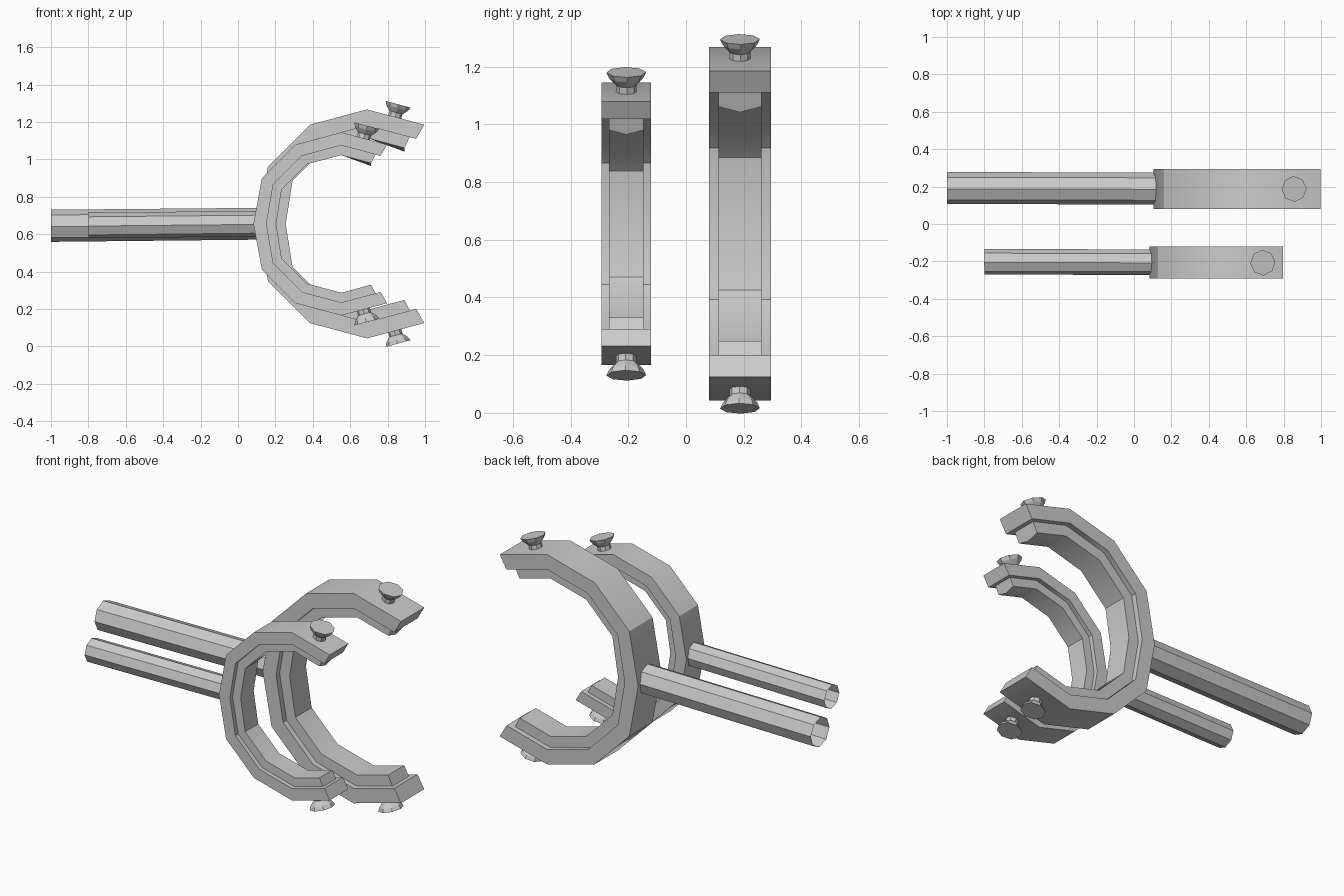
import bpy, bmesh
from math import radians, cos, sin
from mathutils import Vector, Matrix

if "Cube" in bpy.data.objects:
    bpy.data.objects.remove(bpy.data.objects["Cube"])

ZC = 0.655   # height of the shared axis
CX = 0.69    # centre of the large ring


def finish(bm, name, smooth=None):
    bmesh.ops.recalc_face_normals(bm, faces=bm.faces)
    me = bpy.data.meshes.new(name)
    bm.to_mesh(me)
    bm.free()
    ob = bpy.data.objects.new(name, me)
    bpy.context.collection.objects.link(ob)
    if smooth:
        bpy.ops.object.select_all(action='DESELECT')
        ob.select_set(True)
        bpy.context.view_layer.objects.active = ob
        bpy.ops.object.shade_smooth_by_angle(angle=radians(smooth))
    return ob


def arc(r, trim):
    # twelve-sided ring left open on the right, slightly flattened at the back
    pts = [Vector((CX + r * cos(radians(a)), r * sin(radians(a))))
           for a in range(60, 301, 30)]
    pts[4].x += 0.025
    pts[0] = pts[1].lerp(pts[0], trim)
    pts[-1] = pts[-2].lerp(pts[-1], trim)
    return pts


def c_shape(name, s, y, r_out, r_in, half, trim=1.0, peak=0.0):
    bm = bmesh.new()
    rings = []
    for i, (o, n) in enumerate(zip(arc(r_out, trim), arc(r_in, trim))):
        section = [(o, -half), (o, half), (n, half), (n, 0), (n, -half)]
        ring = [bm.verts.new((p.x * s, y + w * s, ZC + p.y * s)) for p, w in section]
        if i == 0:
            ring[3].co.z -= peak * s
        rings.append(ring)
    for a, b in zip(rings, rings[1:]):
        for k in range(5):
            j = (k + 1) % 5
            bm.faces.new((a[k], a[j], b[j], b[k]))
    bm.faces.new(rings[0])
    bm.faces.new(rings[-1])
    finish(bm, name, 32)


def lathe(name, profile, matrix, caps):
    # eight-sided turned part along its local z axis
    bm = bmesh.new()
    rings = [[bm.verts.new(matrix @ Vector((r * cos(radians(45 * k + 3)),
                                            r * sin(radians(45 * k + 3)), h)))
              for k in range(8)] for r, h in profile]
    for a, b in zip(rings, rings[1:]):
        for k in range(8):
            j = (k + 1) % 8
            bm.faces.new((a[k], a[j], b[j], b[k]))
    if caps:
        bm.faces.new(rings[0])
        bm.faces.new(rings[-1])
    finish(bm, name)


for label, s, y in (("large", 1.0, 0.187), ("small", 0.8, -0.207)):
    # outer band and the narrower pad lining it
    c_shape(label + "_band", s, y, 0.612, 0.525, 0.107)
    c_shape(label + "_pad", s, y, 0.53, 0.46, 0.075, 0.87, 0.02)

    # open-ended tubular handle, rising very slightly toward the band
    start = Vector((-1.0 * s, y + 0.005, ZC - 0.01 * s))
    end = Vector((0.13 * s, y + 0.003, ZC + 0.001))
    d = end - start
    mat = Matrix.Translation(start) @ d.to_track_quat('Z', 'Y').to_matrix().to_4x4()
    lathe(label + "_handle", [(0.086 * s, 0), (0.085 * s, d.length)], mat, False)

    # flared screw knobs on both arms
    for side, part in ((1, "upper"), (-1, "lower")):
        axis = Vector((0.26, 0, 0.966 * side))
        base = Vector((0.838 * s, y, ZC + side * 0.572 * s))
        mat = Matrix.Translation(base) @ axis.to_track_quat('Z', 'Y').to_matrix().to_4x4()
        lathe(f"{label}_{part}_knob",
              [(0.036, -0.02), (0.036, 0.024), (0.042, 0.03), (0.06, 0.05), (0.069, 0.07)],
              mat, True)
